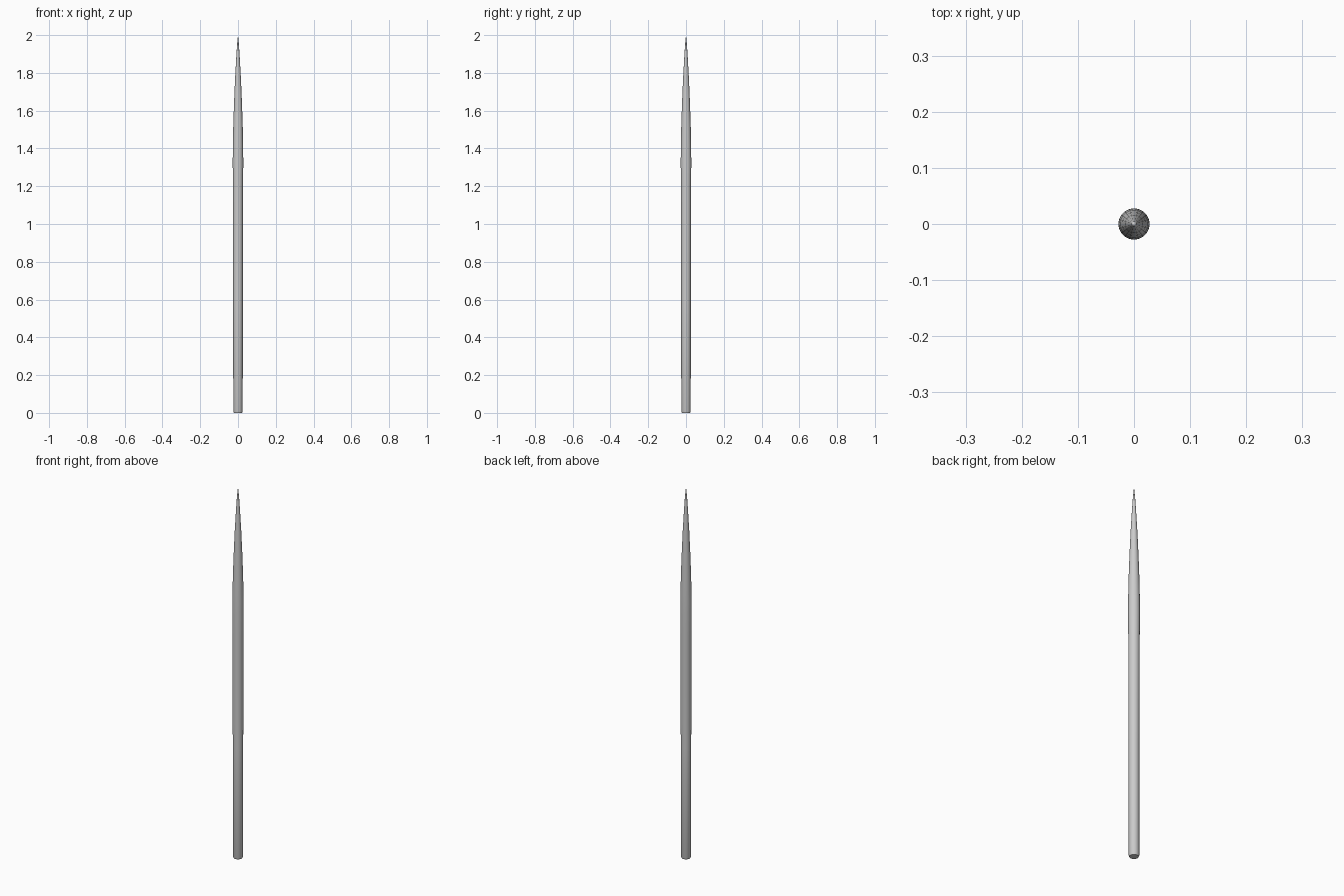
import bpy, bmesh, math

if "Cube" in bpy.data.objects:
    bpy.data.objects.remove(bpy.data.objects["Cube"])

SIDES = 20


def lathe(name, profile):
    """Revolve (radius, z) points into a closed solid; radius 0 makes a pole."""
    bm = bmesh.new()
    rings = []
    for r, z in profile:
        if r == 0:
            rings.append([bm.verts.new((0, 0, z))] * SIDES)
        else:
            rings.append([bm.verts.new((r * math.cos(2 * math.pi * i / SIDES),
                                        r * math.sin(2 * math.pi * i / SIDES), z))
                          for i in range(SIDES)])
    for a, b in zip(rings, rings[1:]):
        for i in range(SIDES):
            j = (i + 1) % SIDES
            bm.faces.new(list(dict.fromkeys((a[i], a[j], b[j], b[i]))))
    bm.faces.new(list(reversed(rings[0])))
    bmesh.ops.recalc_face_normals(bm, faces=bm.faces)
    me = bpy.data.meshes.new(name)
    bm.to_mesh(me)
    bm.free()
    ob = bpy.data.objects.new(name, me)
    bpy.context.collection.objects.link(ob)
    bpy.context.view_layer.objects.active = ob
    ob.select_set(True)
    bpy.ops.object.shade_smooth_by_angle(angle=math.radians(30))
    ob.select_set(False)
    return ob


# Slim shaft with a bevelled foot, swelling slightly and tapering to a point
lathe("pointed_shaft", [
    (0.022, 0.0), (0.025, 0.008), (0.0255, 0.6), (0.027, 1.2), (0.028, 1.32),
    (0.0275, 1.4), (0.025, 1.52), (0.021, 1.64), (0.016, 1.76),
    (0.010, 1.87), (0.005, 1.95), (0.0, 2.0),
])
